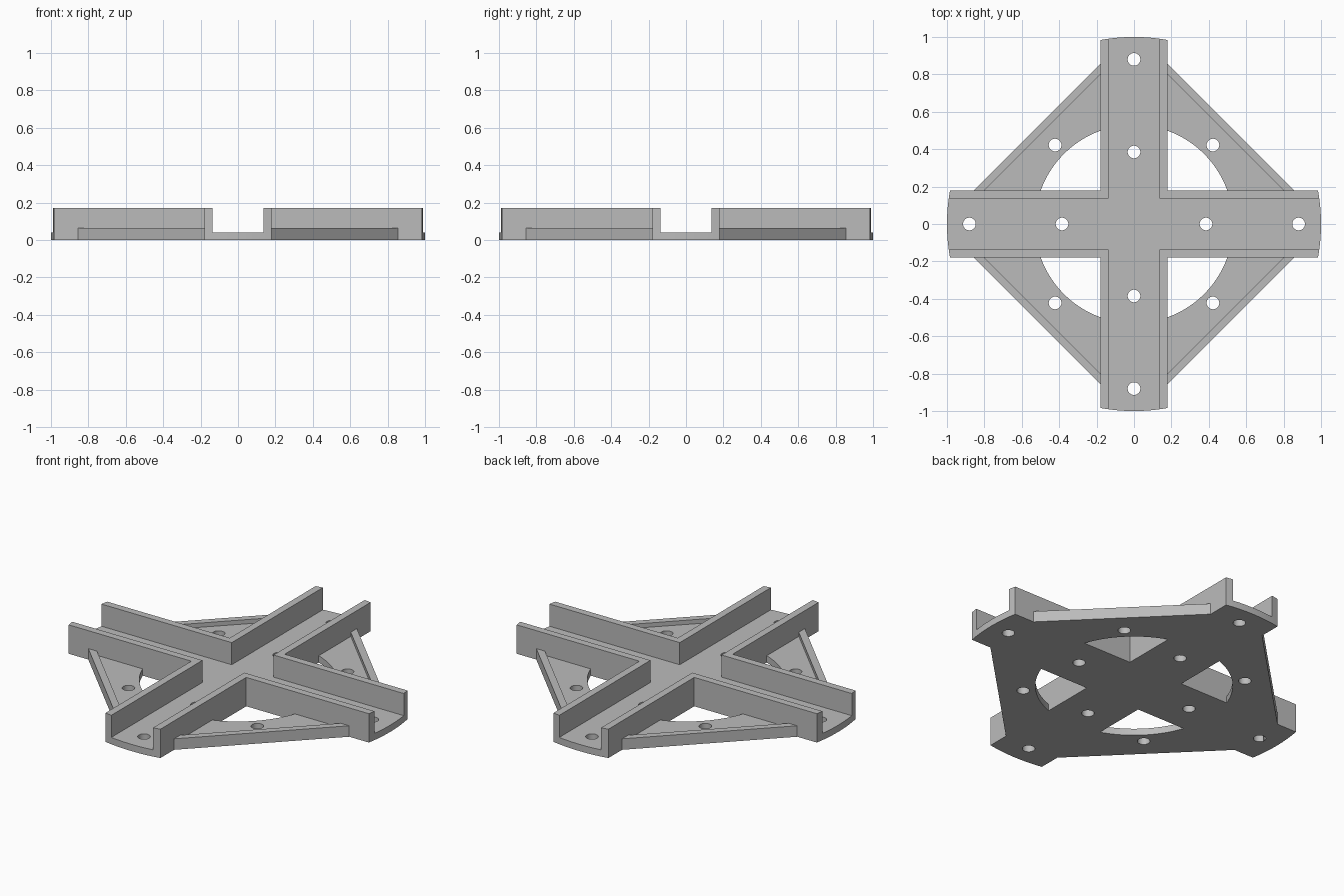
import bpy
import math

if "Cube" in bpy.data.objects:
    bpy.data.objects.remove(bpy.data.objects["Cube"], do_unlink=True)

# Main dimensions
ARM_HALF, CHANNEL_HALF = 0.18, 0.137
FLOOR, RIM, WALL = 0.04, 0.065, 0.171


def box(name, half_x, half_y, z0, z1, turn=0.0):
    bpy.ops.mesh.primitive_cube_add(size=1, location=(0, 0, (z0 + z1) / 2),
                                    rotation=(0, 0, turn))
    ob = bpy.context.object
    ob.name = name
    ob.scale = (2 * half_x, 2 * half_y, z1 - z0)
    bpy.ops.object.transform_apply(location=True, rotation=True, scale=True)
    return ob


def disc(name, radius, sides, x=0.0, y=0.0):
    bpy.ops.mesh.primitive_cylinder_add(radius=radius, depth=1, vertices=sides,
                                        location=(x, y, 0))
    ob = bpy.context.object
    ob.name = name
    bpy.ops.object.transform_apply(location=True, rotation=True, scale=True)
    return ob


def combine(target, tool, operation):
    mod = target.modifiers.new("combine", 'BOOLEAN')
    mod.operation = operation
    mod.solver = 'EXACT'
    mod.object = tool
    bpy.context.view_layer.objects.active = target
    bpy.ops.object.modifier_apply(modifier=mod.name)
    bpy.data.objects.remove(tool, do_unlink=True)


# Diamond web plate with a raised rim and round central opening
diamond = math.pi / 4
side = 1.035 / math.sqrt(2)
frame = box("cross_bracket", side, side, 0, RIM, diamond)
combine(frame, box("pocket", side - 0.04, side - 0.04, FLOOR, 1, diamond), 'DIFFERENCE')
combine(frame, disc("opening", 0.53, 96), 'DIFFERENCE')

# Crossed arms, then the open channels along them
arms = box("arms", 1.1, ARM_HALF, 0, WALL)
combine(arms, box("cross_arm", ARM_HALF, 1.1, 0, WALL), 'UNION')
combine(frame, arms, 'UNION')
combine(frame, box("channel", 1.2, CHANNEL_HALF, FLOOR, 1), 'DIFFERENCE')
combine(frame, box("cross_channel", CHANNEL_HALF, 1.2, FLOOR, 1), 'DIFFERENCE')

# Rounded arm ends
combine(frame, disc("outer_round", 1.0, 128), 'INTERSECT')

# Bolt holes: two per arm and one per web corner
for quarter in range(4):
    for radius, offset in ((0.385, 0), (0.88, 0), (0.597, diamond)):
        angle = quarter * math.pi / 2 + offset
        hole = disc("hole", 0.034, 32, radius * math.cos(angle), radius * math.sin(angle))
        combine(frame, hole, 'DIFFERENCE')

# Plain grey finish
grey = bpy.data.materials.new("grey")
grey.use_nodes = True
color = (0.5, 0.5, 0.5, 1)
grey.diffuse_color = color
grey.node_tree.nodes["Principled BSDF"].inputs["Base Color"].default_value = color
frame.data.materials.clear()
frame.data.materials.append(grey)

bpy.ops.object.select_all(action='DESELECT')
frame.select_set(True)
bpy.context.view_layer.objects.active = frame
bpy.ops.object.shade_smooth_by_angle(angle=math.radians(30))
